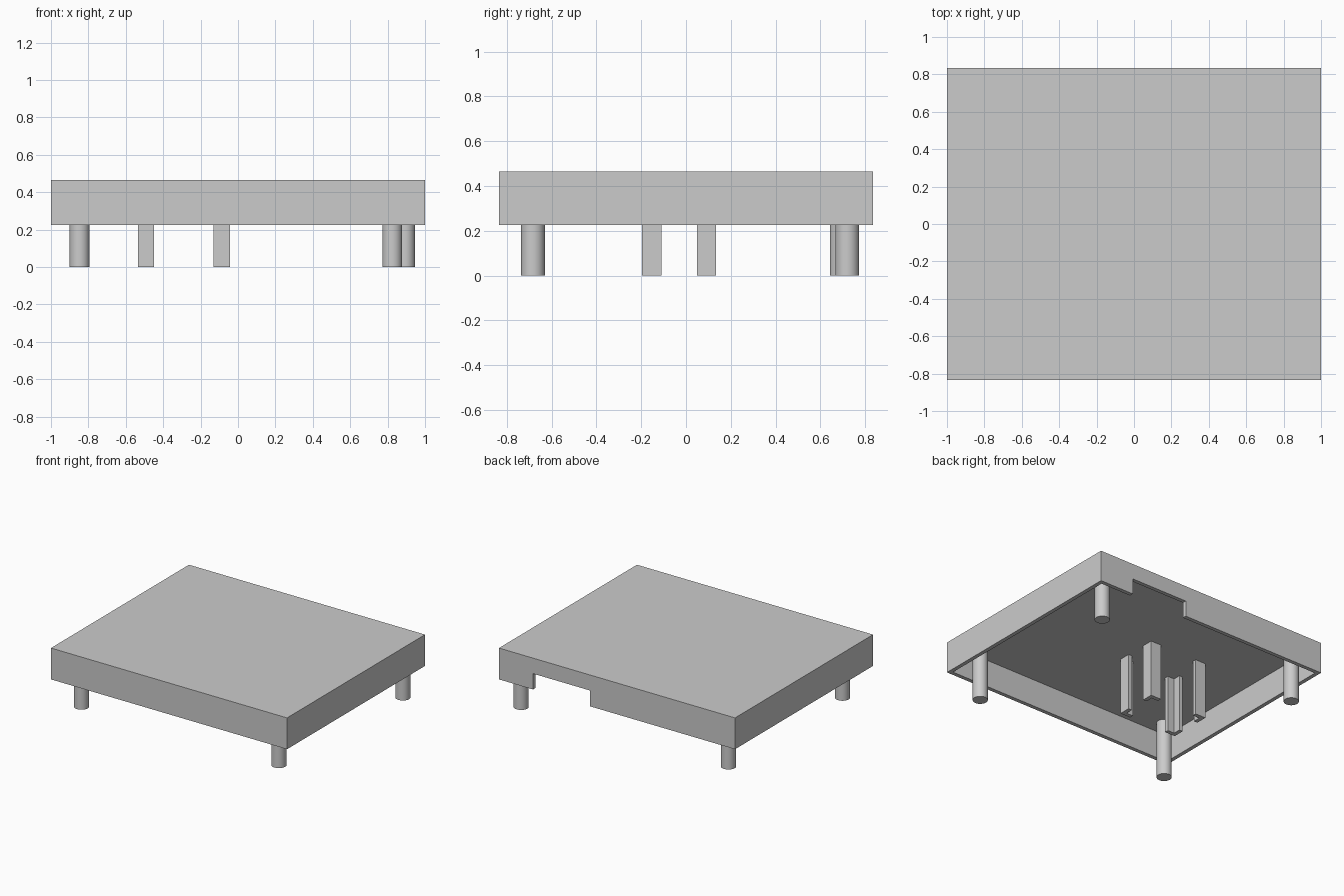
import bpy
import bmesh
from math import radians

cube = bpy.data.objects.get("Cube")
if cube:
    bpy.data.objects.remove(cube, do_unlink=True)

# Single grey plastic
GREY = (0.6, 0.6, 0.6, 1)
plastic = bpy.data.materials.new("grey_plastic")
plastic.use_nodes = True
plastic.diffuse_color = GREY
plastic.node_tree.nodes["Principled BSDF"].inputs["Base Color"].default_value = GREY

HALF_X, HALF_Y = 1.0, 0.835
RIM, TOP = 0.225, 0.465
WALL = 0.03
CEILING = TOP - WALL
POST_TOP = CEILING + 0.005   # posts sink slightly into the roof


def prism(name, outline, z0, z1):
    """Extrude a flat outline from z0 up to z1."""
    bm = bmesh.new()
    face = bm.faces.new([bm.verts.new((x, y, z0)) for x, y in outline])
    ext = bmesh.ops.extrude_face_region(bm, geom=[face])["geom"]
    bmesh.ops.translate(bm, vec=(0, 0, z1 - z0),
                        verts=[v for v in ext if isinstance(v, bmesh.types.BMVert)])
    bmesh.ops.recalc_face_normals(bm, faces=bm.faces)
    mesh = bpy.data.meshes.new(name)
    bm.to_mesh(mesh)
    bm.free()
    mesh.materials.append(plastic)
    obj = bpy.data.objects.new(name, mesh)
    bpy.context.collection.objects.link(obj)
    return obj


def box(name, x0, x1, y0, y1, z0, z1):
    return prism(name, [(x0, y0), (x1, y0), (x1, y1), (x0, y1)], z0, z1)


def cut(obj, cutter):
    """Subtract the cutter from the object and discard it."""
    cutter.hide_render = True
    mod = obj.modifiers.new("cut", 'BOOLEAN')
    mod.operation = 'DIFFERENCE'
    mod.solver = 'EXACT'
    mod.object = cutter
    bpy.context.view_layer.objects.active = obj
    bpy.ops.object.modifier_apply(modifier=mod.name)
    bpy.data.objects.remove(cutter, do_unlink=True)


# Lid: a shallow tray open at the bottom, with a cable notch in the back wall
lid = box("lid_shell", -HALF_X, HALF_X, -HALF_Y, HALF_Y, RIM, TOP)
ix, iy = HALF_X - WALL, HALF_Y - WALL
cut(lid, box("cavity_cutter", -ix, ix, -iy, iy, RIM - 0.1, CEILING))
cut(lid, box("notch_cutter", 0.23, 0.712, iy - 0.05, HALF_Y + 0.1, RIM - 0.1, 0.346))

# Round corner posts
posts = {
    "front_right_post": (-0.847, -0.683),
    "front_left_post": (0.825, -0.683),
    "back_right_post": (-0.847, 0.695),
    "back_left_post": (0.893, 0.72),
}
for name, (x, y) in posts.items():
    bpy.ops.mesh.primitive_cylinder_add(vertices=48, radius=0.053, depth=POST_TOP,
                                        location=(x, y, POST_TOP / 2))
    post = bpy.context.object
    post.name = name
    post.data.materials.append(plastic)
    bpy.ops.object.shade_smooth_by_angle(angle=radians(30))

# Four L-shaped brackets, their outer corners framing a small rectangle
ARM, THICK = 0.087, 0.03
for side, x, sx in (("right", -0.535, 1), ("left", -0.043, -1)):
    for end, y, sy in (("front", -0.197, 1), ("back", 0.135, -1)):
        ell = [(0, 0), (ARM, 0), (ARM, THICK), (THICK, THICK), (THICK, ARM), (0, ARM)]
        prism(f"{end}_{side}_bracket",
              [(x + sx * u, y + sy * v) for u, v in ell], 0, POST_TOP)
